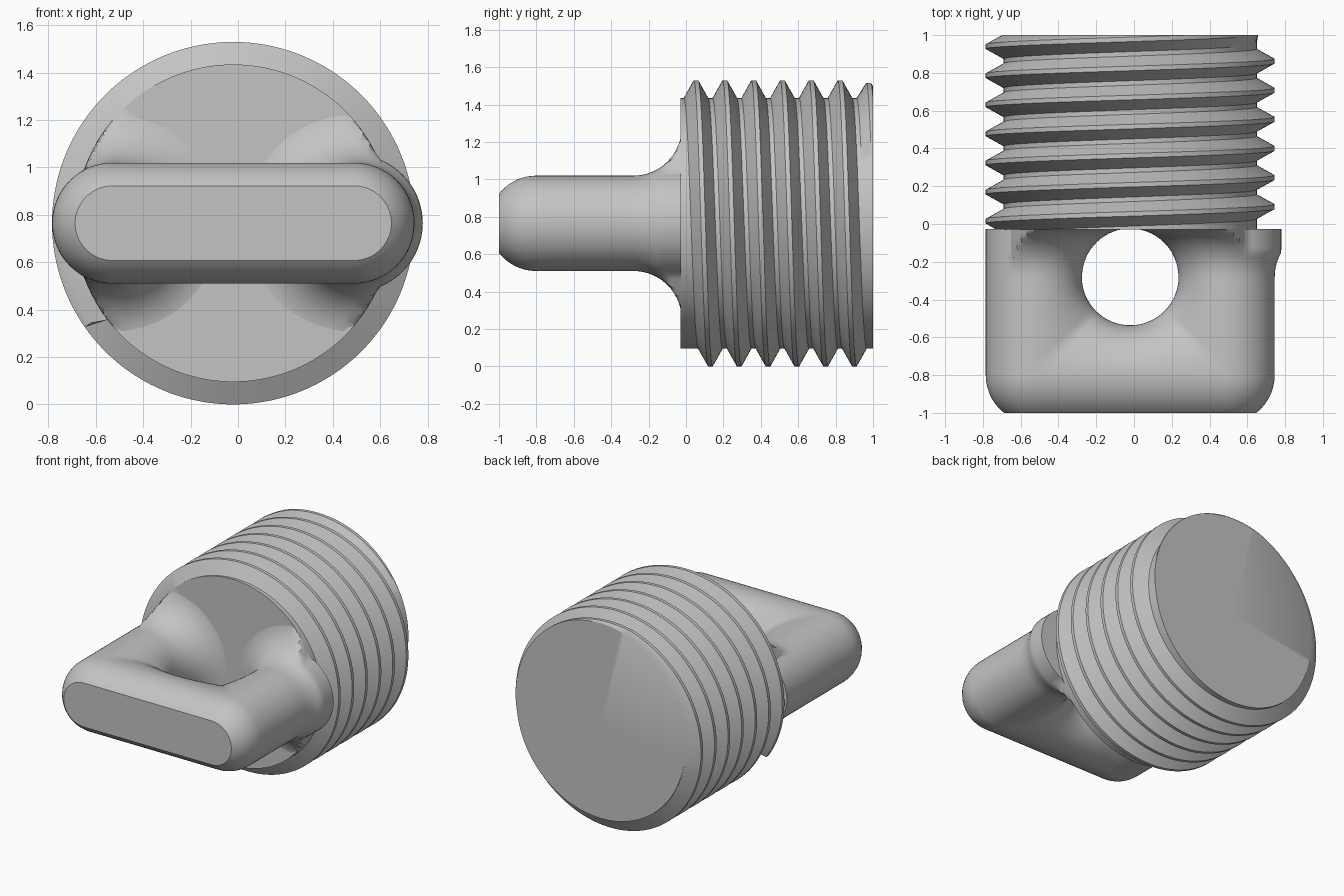
import bpy, bmesh
from math import sin, cos, pi, sqrt
from mathutils import Vector

cube = bpy.data.objects.get("Cube")
if cube:
    bpy.data.objects.remove(cube, do_unlink=True)

AX, AZ = -0.02, 0.765            # axis of the plug
CORE, DEPTH = 0.67, 0.095        # thread root radius and height
Y0, Y1 = -0.03, 1.0
PITCH, CREST, FOOT = 0.154, 0.012, 0.065

grey = bpy.data.materials.new("plain grey")
grey.use_nodes = True
grey.diffuse_color = (0.55, 0.55, 0.55, 1)
grey.node_tree.nodes["Principled BSDF"].inputs["Base Color"].default_value = grey.diffuse_color


def finish(bm, name):
    bmesh.ops.remove_doubles(bm, verts=bm.verts, dist=1e-4)
    bmesh.ops.dissolve_degenerate(bm, edges=bm.edges, dist=1e-5)
    bmesh.ops.recalc_face_normals(bm, faces=bm.faces)
    mesh = bpy.data.meshes.new(name)
    bm.to_mesh(mesh)
    bm.free()
    mesh.materials.append(grey)
    ob = bpy.data.objects.new(name, mesh)
    bpy.context.collection.objects.link(ob)
    bpy.ops.object.select_all(action='DESELECT')
    ob.select_set(True)
    bpy.context.view_layer.objects.active = ob
    bpy.ops.object.shade_smooth_by_angle(angle=pi / 6)
    return ob


def loft(bm, rows, closed):
    """Skin consecutive rows of points with quads."""
    vs = [[bm.verts.new(p) for p in row] for row in rows]
    for a, b in zip(vs, vs[1:]):
        n = len(a)
        for i in range(n if closed else n - 1):
            k = (i + 1) % n
            bm.faces.new((a[i], a[k], b[k], b[i]))
    return vs


# Threaded plug: columns around the axis whose breakpoints climb the helix
def height(turn):
    if turn < -0.1:
        return 0
    return DEPTH * max(0, min(1, (6.52 - turn) / 0.32))


def radius(y, frac):
    d = (y - 0.015) / PITCH - frac
    k = round(d)
    off = abs(d - k) * PITCH
    shape = max(0, min(1, (FOOT - off) / (FOOT - CREST)))
    return CORE + height(k + frac) * shape


SEG = 144
columns = []
for j in range(SEG + 1):
    frac = j / SEG
    a = 2 * pi * frac
    profile = [(0, Y0)]
    for k in range(-2, 9):
        for off in (-FOOT, -CREST, CREST, FOOT):
            y = 0.015 + PITCH * (k + frac) + off
            y = max(Y0, min(Y1, y))
            profile.append((radius(y, frac), y))
    profile.append((0, Y1))
    columns.append([(AX - r * cos(a), y, AZ + r * sin(a)) for r, y in profile])
bm = bmesh.new()
loft(bm, columns, False)
finish(bm, "threaded_plug")

# Handle: round bar bent into a U, flaring where its legs meet the plug
TUBE, HALF, HOLE, HY = 0.255, 0.51, 0.256, -0.28
RING = 64


def flare_ring(side, y, grown):
    pts = []
    bump = 0.29 if side > 0 else TUBE
    for i in range(RING):
        a = 2 * pi * i / RING
        reach = sqrt(CORE ** 2 - (HALF * sin(a)) ** 2) - HALF * cos(a)
        r = min(grown, max(reach, bump))
        pts.append((AX + side * (HALF + r * cos(a)), y, AZ + r * sin(a)))
    return pts


def bar_ring(phi, normal):
    d = Vector((cos(phi), sin(phi)))
    m = max(abs(d.x), abs(d.y))
    mid = Vector((HALF * d.x, 0.52 * d.y)) / m
    inward = mid - d * HOLE
    pts = []
    for i in range(RING):
        a = 2 * pi * i / RING
        c = cos(a)
        p = mid + (normal * TUBE if c > 0 else inward) * c
        pts.append((AX + p.x, HY + p.y, AZ + TUBE * sin(a)))
    return pts


def flare(side):
    rows = []
    for i in range(1, 15):
        b = i / 14 * 1.42
        rows.append(flare_ring(side, HY + HOLE * sin(b), TUBE + HOLE * (1 - cos(b))))
    return rows


rows = flare(-1)[::-1]
STEPS = 12
for quarter, n0 in ((0, pi), (1, 1.5 * pi), (2, 1.5 * pi), (3, 2 * pi)):
    n = Vector((cos(n0), sin(n0)))
    for i in range(STEPS + 1):
        rows.append(bar_ring(pi + (quarter + i / STEPS) * pi / 4, n))
    if quarter in (0, 2):        # rounded outer corner
        for i in range(1, 12):
            t = n0 + i / 12 * pi / 2
            rows.append(bar_ring(pi + (quarter + 1) * pi / 4, Vector((cos(t), sin(t)))))
rows += flare(1)

bm = bmesh.new()
rings = loft(bm, rows, True)
bm.faces.new(rings[0])
bm.faces.new(rings[-1])
bmesh.ops.remove_doubles(bm, verts=bm.verts, dist=1e-4)
# Flat front face
cut = bmesh.ops.bisect_plane(bm, geom=bm.verts[:] + bm.edges[:] + bm.faces[:],
                             plane_co=(0, -1, 0), plane_no=(0, -1, 0), clear_outer=True)
rim = [e for e in cut["geom_cut"] if isinstance(e, bmesh.types.BMEdge)]
bmesh.ops.holes_fill(bm, edges=rim, sides=0)
finish(bm, "handle")
